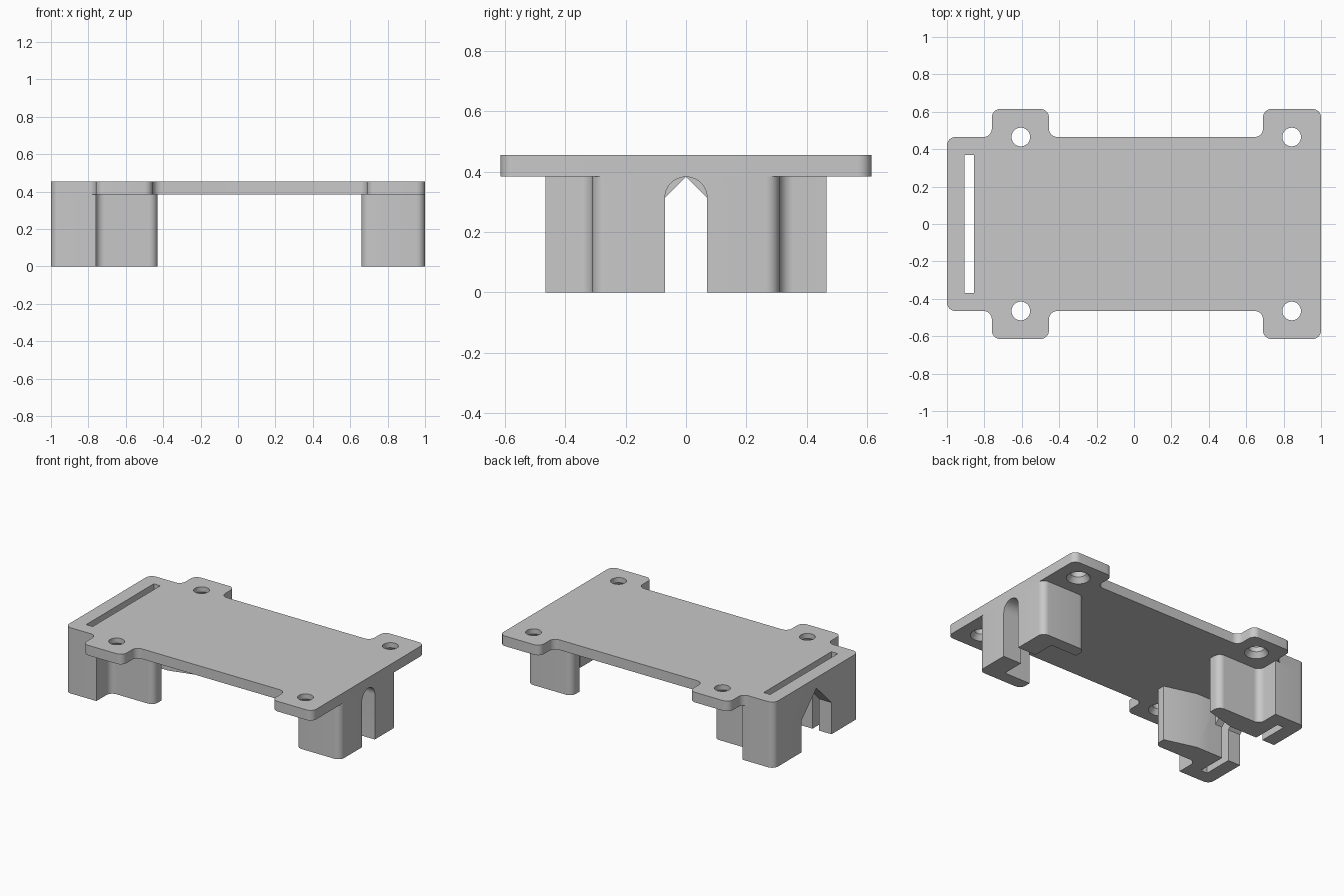
import bpy, bmesh, math
from mathutils import Vector

if "Cube" in bpy.data.objects:
    bpy.data.objects.remove(bpy.data.objects["Cube"])

TOP, UNDER = 0.455, 0.385      # plate top and underside
R = 0.045                      # standard corner radius

grey = bpy.data.materials.new("plain grey")
grey.use_nodes = True
grey.diffuse_color = (0.58, 0.58, 0.58, 1)
grey.node_tree.nodes["Principled BSDF"].inputs["Base Color"].default_value = (0.58, 0.58, 0.58, 1)


def rounded(corners, steps=8):
    """Outline from (x, y, radius) corners; a zero radius stays sharp."""
    out = []
    for i, (x, y, r) in enumerate(corners):
        p = Vector((x, y, 0))
        if not r:
            out.append(p)
            continue
        a = Vector((*corners[i - 1][:2], 0))
        b = Vector((*corners[(i + 1) % len(corners)][:2], 0))
        u, v = (a - p).normalized(), (b - p).normalized()
        half = u.angle(v) / 2
        c = p + (u + v).normalized() * r / math.sin(half)
        start = (p + u * r / math.tan(half) - c).normalized()
        end = (p + v * r / math.tan(half) - c).normalized()
        out += [c + start.slerp(end, k / steps) * r for k in range(steps + 1)]
    return out


def mirrored(half):
    """Close a half outline (y < 0) with its mirror image across y = 0."""
    return half + [(x, -y, r) for x, y, r in reversed(half)]


def finish(name, bm):
    bmesh.ops.recalc_face_normals(bm, faces=bm.faces)
    mesh = bpy.data.meshes.new(name)
    bm.to_mesh(mesh)
    bm.free()
    mesh.materials.append(grey)
    ob = bpy.data.objects.new(name, mesh)
    bpy.context.collection.objects.link(ob)
    return ob


def extrude(name, points, offset):
    """Prism: a planar outline pushed along an offset."""
    bm = bmesh.new()
    face = bm.faces.new([bm.verts.new(p) for p in points])
    new = bmesh.ops.extrude_face_region(bm, geom=[face], use_keep_orig=True)["geom"]
    bmesh.ops.translate(bm, vec=offset,
                        verts=[g for g in new if isinstance(g, bmesh.types.BMVert)])
    return finish(name, bm)


def cone(name, x, y, z0, z1, r0, r1):
    bm = bmesh.new()
    bmesh.ops.create_cone(bm, cap_ends=True, segments=32, radius1=r0, radius2=r1, depth=z1 - z0)
    bmesh.ops.translate(bm, verts=bm.verts, vec=(x, y, (z0 + z1) / 2))
    return finish(name, bm)


def cut(ob, cutters):
    bpy.context.view_layer.objects.active = ob
    for c in cutters:
        mod = ob.modifiers.new("cut", "BOOLEAN")
        mod.operation, mod.solver, mod.object = "DIFFERENCE", "EXACT", c
        bpy.ops.object.modifier_apply(modifier=mod.name)
        bpy.data.objects.remove(c)


def strap_slot():
    pts = [Vector((x, y, -0.1)) for x, y in
           ((-0.905, -0.37), (-0.855, -0.37), (-0.855, 0.37), (-0.905, 0.37))]
    return extrude("slot_cutter", pts, (0, 0, 0.7))


# Top plate with four screw tabs
plate_half = [
    (-1, -0.465, R), (-0.76, -0.465, R), (-0.76, -0.615, R), (-0.455, -0.615, R),
    (-0.455, -0.465, R), (0.69, -0.465, R), (0.69, -0.615, R), (1, -0.615, R)]
plate = extrude("top_plate", [p + Vector((0, 0, UNDER)) for p in rounded(mirrored(plate_half))],
                (0, 0, TOP - UNDER))

# Screw holes, countersunk from below, and the strap slot
cutters = [strap_slot()]
for x in (-0.605, 0.843):
    for y in (-0.465, 0.465):
        cutters.append(cone("hole_cutter", x, y, 0.3, 0.5, 0.05, 0.05))
        cutters.append(cone("sink_cutter", x, y, UNDER - 0.01, UNDER + 0.035, 0.082, 0.05))
cut(plate, cutters)

# Leg at the +x end: a U in plan with an arched opening
leg_half = [(0.86, -0.225, 0), (0.66, -0.225, 0), (0.66, -0.31, R), (1, -0.31, R)]
arch_leg = extrude("arched_leg", rounded(mirrored(leg_half)), (0, 0, UNDER))
arch = [Vector((0.8, -0.07, -0.1)), Vector((0.8, 0.07, -0.1))]
for k in range(25):
    t = math.pi * k / 24
    arch.append(Vector((0.8, 0.07 * math.cos(t), 0.313 + 0.07 * math.sin(t))))
cut(arch_leg, [extrude("arch_cutter", arch, (0.3, 0, 0))])

# Leg at the -x end: wider, with a gabled opening and the strap slot
wide_half = [(-0.80, -0.165, 0), (-0.65, -0.165, 0), (-0.43, -0.225, 0), (-0.43, -0.31, R),
             (-0.76, -0.31, R), (-0.76, -0.465, 0), (-1, -0.465, R)]
gable_leg = extrude("gabled_leg", rounded(mirrored(wide_half)), (0, 0, UNDER))
gable = [Vector((-1.1, y, z)) for y, z in
         ((-0.165, -0.1), (0.165, -0.1), (0.165, 0.22), (0, 0.383), (-0.165, 0.22))]
cut(gable_leg, [extrude("gable_cutter", gable, (0.35, 0, 0)), strap_slot()])

# Smooth the rounded corners, keep the edges sharp
bpy.ops.object.select_all(action="DESELECT")
for ob in (plate, arch_leg, gable_leg):
    ob.select_set(True)
bpy.context.view_layer.objects.active = plate
bpy.ops.object.shade_smooth_by_angle(angle=math.radians(30))
